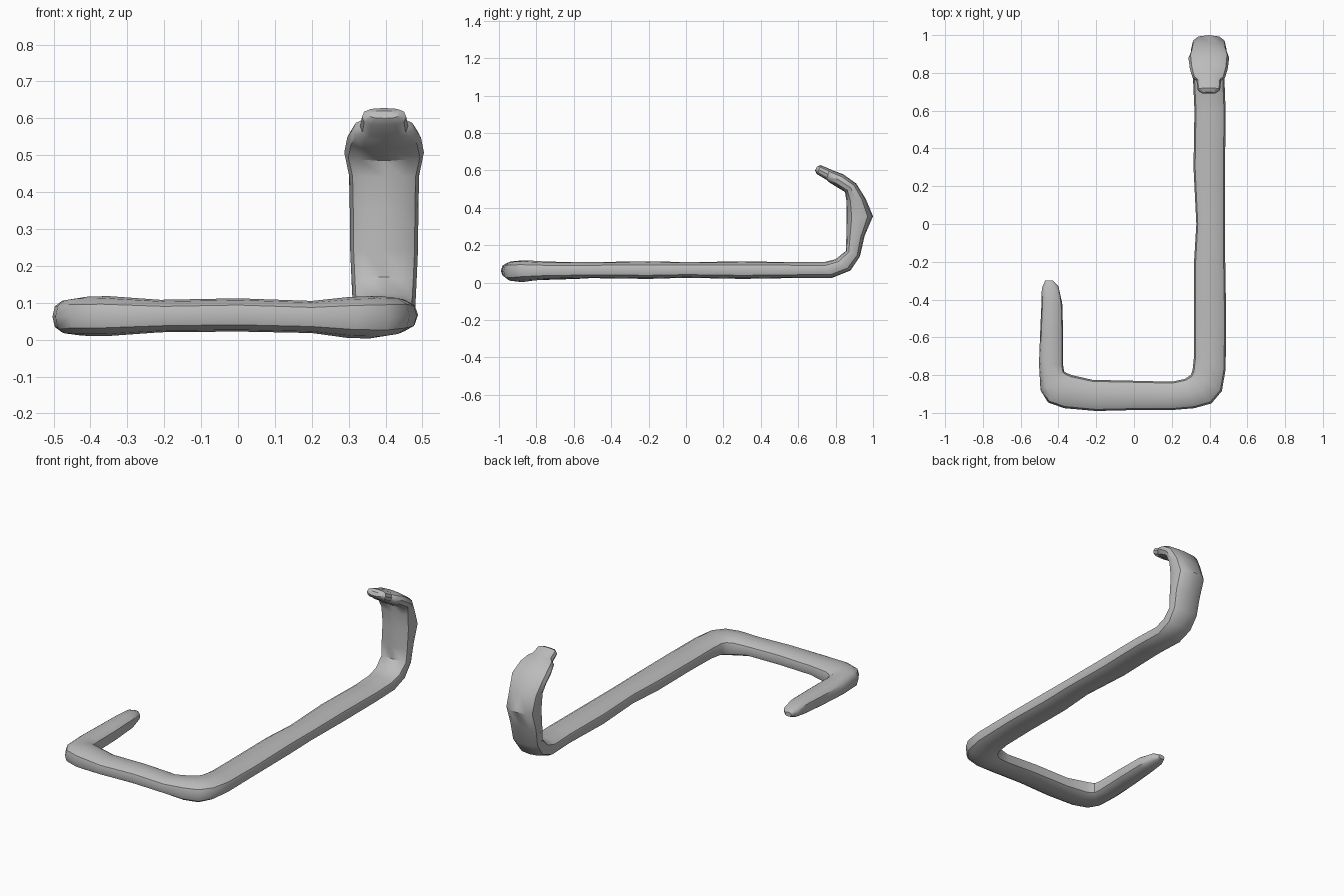
import bpy
import bmesh
import math
from mathutils import Vector

SIDES = 12
NECK_X = 0.396

default_cube = bpy.data.objects.get("Cube")
if default_cube:
    bpy.data.objects.remove(default_cube, do_unlink=True)


def make_material(name, colour):
    material = bpy.data.materials.new(name)
    material.use_nodes = True
    material.diffuse_color = colour
    shader = next(n for n in material.node_tree.nodes if n.type == 'BSDF_PRINCIPLED')
    shader.inputs["Base Color"].default_value = colour
    return material


def lying_section(outer, inner, low, high):
    """Centre, sideways and upward half axes of a section resting on the ground."""
    a = Vector((outer[0], outer[1], 0))
    b = Vector((inner[0], inner[1], 0))
    centre = (a + b) / 2 + Vector((0, 0, (low + high) / 2))
    return centre, (a - b) / 2, Vector((0, 0, (high - low) / 2))


def raised_section(back, throat, half_width):
    """Centre and half axes of a section on the raised neck and head."""
    a = Vector((NECK_X, back[0], back[1]))
    b = Vector((NECK_X, throat[0], throat[1]))
    return (a + b) / 2, Vector((half_width, 0, 0)), (b - a) / 2


def rounded(value):
    # Fuller than an ellipse, so the tube has flattened sides
    return math.copysign(abs(value) ** 0.75, value)


def sweep(name, sections, material):
    """Join the sections into one closed tube."""
    bm = bmesh.new()
    rings = []
    for centre, side, up in sections:
        ring = []
        for i in range(SIDES):
            angle = math.tau * i / SIDES
            offset = side * rounded(math.cos(angle)) + up * rounded(math.sin(angle))
            ring.append(bm.verts.new(centre + offset))
        rings.append(ring)
    for first, second in zip(rings, rings[1:]):
        for i in range(SIDES):
            j = (i + 1) % SIDES
            bm.faces.new((first[i], first[j], second[j], second[i]))
    bm.faces.new(rings[0])
    bm.faces.new(rings[-1])
    bmesh.ops.recalc_face_normals(bm, faces=bm.faces)
    mesh = bpy.data.meshes.new(name)
    bm.to_mesh(mesh)
    bm.free()
    mesh.materials.append(material)
    obj = bpy.data.objects.new(name, mesh)
    bpy.context.collection.objects.link(obj)
    return obj


# Tapered tail: outer edge, inner edge, underside, top
tail = [
    ((-.47, -.3), (-.43, -.3), .06, .085),
    ((-.488, -.34), (-.4, -.33), .045, .1),
    ((-.49, -.42), (-.38, -.42), .03, .11),
    ((-.497, -.58), (-.375, -.58), .02, .11),
    ((-.503, -.74), (-.375, -.75), .015, .11),
]

# First bend, crosspiece and second bend
front_bar = [
    ((-.495, -.88), (-.37, -.78), .012, .112),
    ((-.455, -.945), (-.355, -.79), .01, .117),
    ((-.37, -.975), (-.33, -.8), .01, .118),
    ((-.2, -.99), (-.22, -.825), .02, .108),
    ((0, -.985), (0, -.83), .022, .112),
    ((.2, -.985), (.2, -.835), .018, .105),
    ((.32, -.975), (.27, -.82), .005, .115),
    ((.41, -.95), (.3, -.8), .003, .118),
    ((.465, -.885), (.31, -.775), .01, .118),
]

# Long straight body
long_bar = [
    ((.485, -.77), (.318, -.7), .018, .112),
    ((.488, -.5), (.317, -.5), .024, .11),
    ((.483, -.2), (.318, -.2), .02, .114),
    ((.482, 0), (.33, 0), .026, .11),
    ((.482, .3), (.315, .3), .02, .113),
    ((.485, .6), (.32, .6), .025, .11),
]

# Raised neck: back edge, throat edge, half width
neck = [
    ((.78, .025), (.74, .11), .083),
    ((.88, .065), (.8, .125), .085),
    ((.93, .14), (.855, .17), .088),
    ((.955, .25), (.857, .24), .092),
    ((1, .355), (.857, .35), .093),
    ((.96, .45), (.857, .44), .095),
]

# Head bending forward into a narrow snout
head = [
    ((.91, .53), (.85, .485), .108),
    ((.84, .58), (.8, .515), .1),
    ((.785, .6), (.76, .54), .085),
    ((.77, .607), (.75, .55), .065),
    ((.72, .628), (.7, .58), .06),
    ((.7, .62), (.69, .6), .04),
]

sections = [lying_section(*s) for s in tail + front_bar + long_bar]
sections += [raised_section(*s) for s in neck + head]
grey = make_material("plain grey", (0.5, 0.5, 0.5, 1))
body = sweep("bent_snake_body", sections, grey)

# Soft shading with crisp corners
bpy.ops.object.select_all(action='DESELECT')
body.select_set(True)
bpy.context.view_layer.objects.active = body
bpy.ops.object.shade_smooth_by_angle(angle=math.radians(40))
